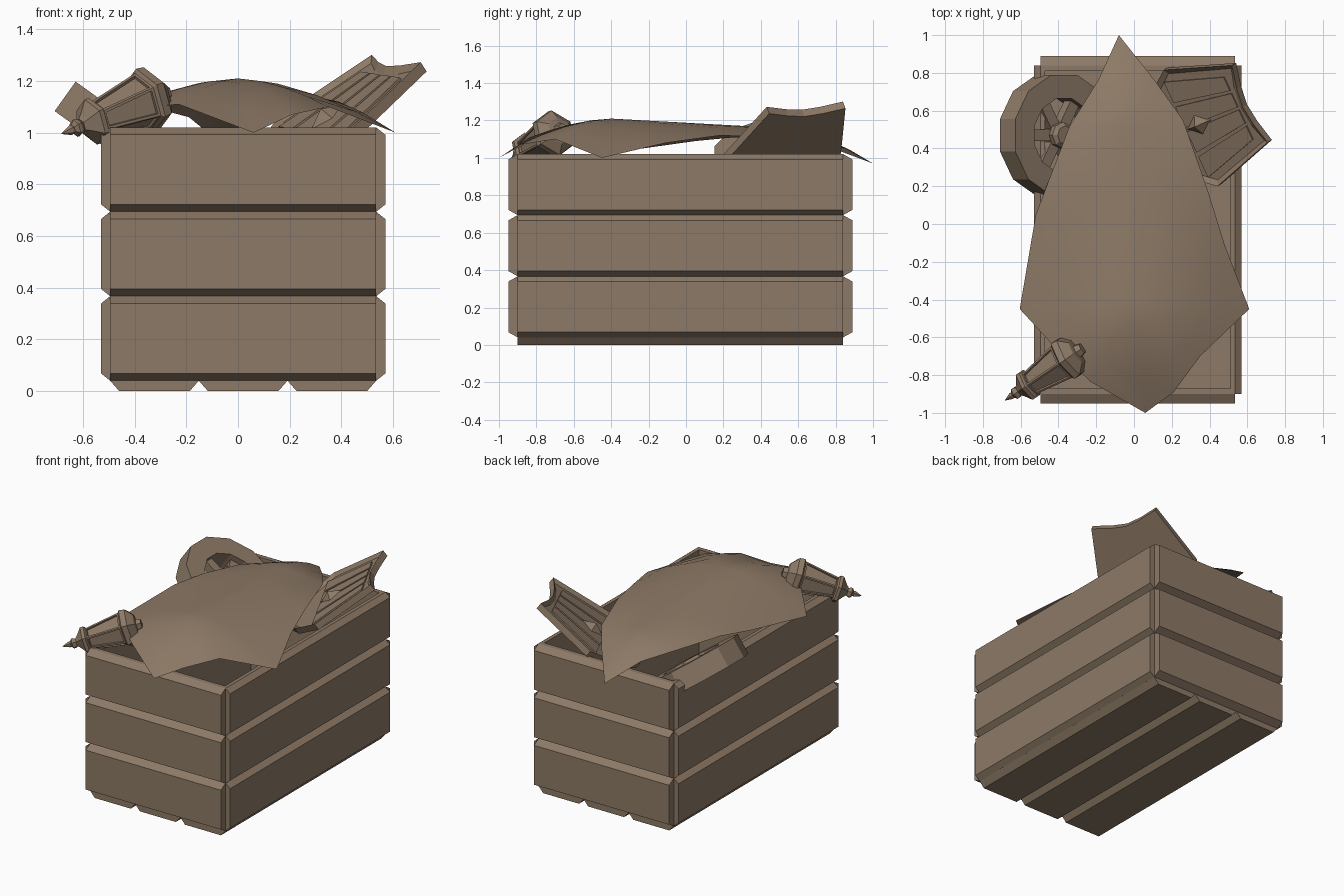
import bpy, bmesh, math
from mathutils import Matrix, Vector

if "Cube" in bpy.data.objects:
    bpy.data.objects.remove(bpy.data.objects["Cube"])

wood = bpy.data.materials.new("dusty_brown")
wood.diffuse_color = (0.27, 0.195, 0.135, 1)
wood.use_nodes = True
wood.node_tree.nodes["Principled BSDF"].inputs["Base Color"].default_value = wood.diffuse_color


def finish(bm, name, mat=None, smooth=False):
    bmesh.ops.remove_doubles(bm, verts=bm.verts, dist=1e-5)
    bmesh.ops.recalc_face_normals(bm, faces=bm.faces)
    me = bpy.data.meshes.new(name)
    if mat:
        bm.transform(mat)
    for f in bm.faces:
        f.smooth = smooth
    bm.to_mesh(me)
    bm.free()
    me.materials.append(wood)
    ob = bpy.data.objects.new(name, me)
    bpy.context.collection.objects.link(ob)
    return ob


def prism_bm(profile, a, b, place):
    """Extrude a 2D profile from a to b; place maps (p, q, t) to a point."""
    bm = bmesh.new()
    lo = [bm.verts.new(place(p, q, a)) for p, q in profile]
    hi = [bm.verts.new(place(p, q, b)) for p, q in profile]
    n = len(profile)
    bm.faces.new(lo)
    bm.faces.new(hi)
    for i in range(n):
        j = (i + 1) % n
        bm.faces.new((lo[i], lo[j], hi[j], hi[i]))
    return bm


def lathe_bm(profile, n, closed=False, phase=0.0):
    """Turn (radius, height) pairs around local z with n sides."""
    bm = bmesh.new()
    rows = [[bm.verts.new((r * math.cos(phase + 2 * math.pi * i / n),
                           r * math.sin(phase + 2 * math.pi * i / n), h))
             for i in range(n)] for r, h in profile]
    m = len(rows)
    for k in range(m if closed else m - 1):
        a, b = rows[k], rows[(k + 1) % m]
        for i in range(n):
            j = (i + 1) % n
            bm.faces.new((a[i], a[j], b[j], b[i]))
    if not closed:
        bm.faces.new(rows[0])
        bm.faces.new(rows[-1])
    return bm


def frame(origin, x, y, z):
    m = Matrix((x, y, z)).transposed().to_4x4()
    m.translation = origin
    return m


def wall(out, mid, inner, z0, z1, c=0.028):
    return [(out, z0 + c), (out, z1 - c), (mid, z1), (inner, z1), (inner, z0), (mid, z0)]


# Crate walls: three rows of chamfered planks, notched corners
along_x = lambda p, q, t: (t, p, q)
along_y = lambda p, q, t: (p, t, q)
for k, (z0, z1) in enumerate(((0.04, 0.367), (0.367, 0.694), (0.694, 1.02))):
    for name, o, m, i in (("front", -0.95, -0.90, -0.87), ("back", 0.89, 0.84, 0.81)):
        finish(prism_bm(wall(o, m, i, z0, z1), -0.495, 0.535, along_x), f"{name}_plank_{k}")
    for name, o, m, i in (("left", -0.53, -0.495, -0.47), ("right", 0.57, 0.535, 0.51)):
        finish(prism_bm(wall(o, m, i, z0, z1), -0.90, 0.84, along_y), f"{name}_plank_{k}")

# Crate floor: three planks chamfered underneath
for k in range(3):
    x0, x1 = -0.495 + k * 0.3433, -0.495 + (k + 1) * 0.3433
    prof = [(x0 + .035, 0), (x1 - .035, 0), (x1, .04), (x1, .06), (x0, .06), (x0, .04)]
    finish(prism_bm(prof, -0.90, 0.84, along_y), f"floor_plank_{k}")

# Cloth draped over the contents: rings from a spine to the outline
outline = [(-.08, 1.0, .97), (-.19, .76, 1.06), (-.34, .52, 1.10), (-.44, .26, 1.11),
           (-.52, .05, 1.09), (-.605, -.45, 1.02), (-.435, -.635, 1.09), (-.23, -.835, 1.11),
           (.06, -1.0, 1.0), (.21, -.89, 1.07), (.35, -.70, 1.10), (.61, -.45, 1.0),
           (.48, -.11, 1.08), (.39, .18, 1.12), (.26, .55, 1.11), (.11, .76, 1.06)]
bm = bmesh.new()
rings = []
for t in (0, 0.25, 0.5, 0.75, 1):
    ring = []
    for x, y, z in outline:
        sy = max(-0.4, min(0.5, y))
        f = (sy + 0.4) / 0.9
        sx, sz = -0.05 * f, 1.21 - 0.05 * f
        ring.append(bm.verts.new((sx + (x - sx) * t, sy + (y - sy) * t, sz + (z - sz) * t ** 1.7)))
    rings.append(ring)
for a, b in zip(rings, rings[1:]):
    for i in range(len(a)):
        j = (i + 1) % len(a)
        bm.faces.new((a[i], b[i], b[j], a[j]))
# weld the two sides along the spine
spine = sorted(rings[0], key=lambda v: v.co.y)
for v in spine:
    near = min((-0.4, -0.15, 0.05, 0.24, 0.5), key=lambda s: abs(s - v.co.y))
    f = (near + 0.4) / 0.9
    v.co = (-0.05 * f, near, 1.21 - 0.05 * f)
bmesh.ops.remove_doubles(bm, verts=bm.verts, dist=1e-5)
bmesh.ops.recalc_face_normals(bm, faces=bm.faces)
if sum(f.normal.z for f in bm.faces) < 0:
    bmesh.ops.reverse_faces(bm, faces=bm.faces)
me = bpy.data.meshes.new("cloth")
for f in bm.faces:
    f.smooth = True
bm.to_mesh(me)
bm.free()
me.materials.append(wood)
bpy.context.collection.objects.link(bpy.data.objects.new("cloth", me))

# Wheel leaning over the left wall: rim, hub and spokes
ax = Vector((0.58, 0, 0.81)).normalized()
side = Vector((0, 1, 0))
wheel = frame(Vector((-0.41, 0.47, 0.955)), side.cross(ax), side, ax)
rim = [(.20, -.07), (.33, -.07), (.33, .07), (.20, .07)]
finish(lathe_bm(rim, 12, True, math.pi / 12), "wheel_rim", wheel)
finish(lathe_bm([(.07, -.07), (.07, .06), (.05, .08)], 8), "wheel_hub", wheel)
for k in range(6):
    prof = [(-.03, -.03), (.03, -.03), (.03, .03), (-.03, .03)]
    bm = prism_bm(prof, 0.05, 0.21, lambda p, q, t: (t, p, q))
    finish(bm, f"wheel_spoke_{k}", wheel @ Matrix.Rotation(k * math.pi / 3, 4, 'Z'))

# Shield board leaning over the back right corner
L = Vector((-.745, -.305, -.59)).normalized()
W = Vector((.446, -.89, -.04))
W = (W - L * W.dot(L)).normalized()
board = frame(Vector((.62, .64, 1.275)), L, W, L.cross(W))
half = [(0, .225), (.42, .34), (.60, .22)]
prof = [(.05, 0), (.035, .1)] + half + [(.74, 0)] + [(u, -v) for u, v in reversed(half)] + [(.035, -.1)]
bm = prism_bm(prof, -0.03, 0.015, lambda p, q, t: (p, q, t))
bmesh.ops.recalc_face_normals(bm, faces=bm.faces)
top = [f for f in bm.faces if f.normal.z > 0.9]
bmesh.ops.inset_region(bm, faces=top, thickness=0.03)
bmesh.ops.translate(bm, verts=list({v for f in top for v in f.verts}), vec=(0, 0, -0.02))
finish(bm, "shield_board", board)
for k in range(4):
    a, b = -0.5 + k * 0.25 + 0.02, -0.25 + k * 0.25 - 0.02
    slat = [(.09, a * .38), (.09, b * .38), (.46, b * .58), (.46, a * .58)]
    finish(prism_bm(slat, -0.01, 0.004, lambda p, q, t: (p, q, t)), f"shield_slat_{k}", board)
boss = lathe_bm([(.06, 0), (.001, .045)], 4)
finish(boss, "shield_boss", board @ Matrix.Translation((.37, 0, 0)) @ Matrix.Diagonal((1.4, 1, 1, 1)))

# Hexagonal lantern lying over the front left corner
D = Vector((-.34, -.23, -.135)).normalized()
S = D.cross(Vector((0, 0, 1))).normalized()
lamp = frame(Vector((-.345, -.705, 1.13)), D.cross(S) * -1, S * -1, D)
parts = {
    "lantern_base": [(.03, -.09), (.04, -.06), (.075, -.055), (.125, -.015), (.13, .02), (.105, .035)],
    "lantern_cap": [(.075, .255), (.092, .265), (.092, .285), (.045, .32), (.03, .335)],
    "lantern_finial": [(.022, .33), (.035, .35), (.035, .362), (.018, .375), (.02, .385), (.001, .43)],
}
for name, prof in parts.items():
    finish(lathe_bm(prof, 6), name, lamp)
bm = lathe_bm([(.115, .03), (.075, .26)], 6)
bmesh.ops.recalc_face_normals(bm, faces=bm.faces)
panes = [f for f in bm.faces if len(f.verts) == 4]
bmesh.ops.inset_individual(bm, faces=panes, thickness=0.015)
bmesh.ops.inset_individual(bm, faces=panes, thickness=0.002, depth=-0.012)
finish(bm, "lantern_body", lamp)
